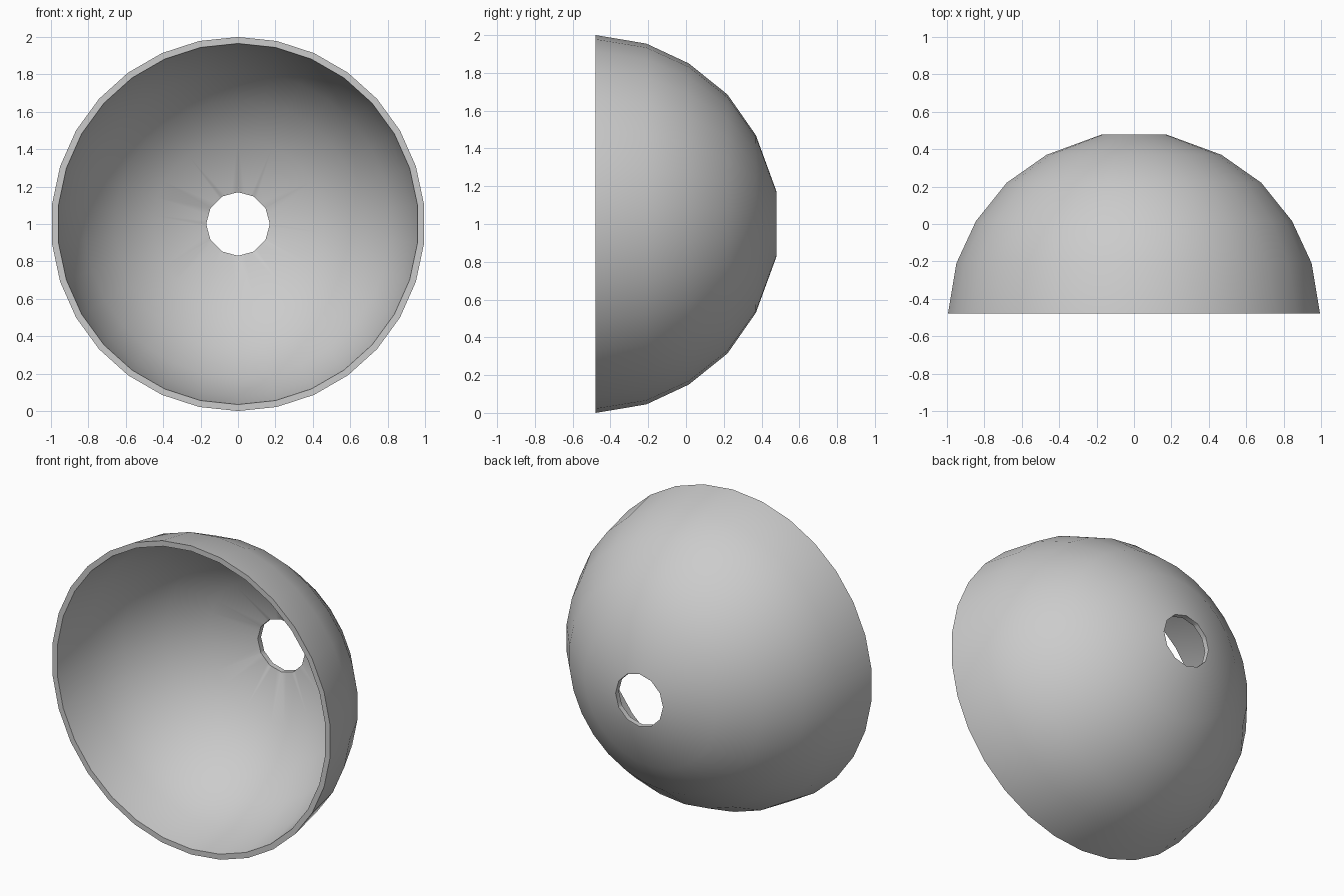
import bpy, bmesh, math
from mathutils import Matrix, Vector

if "Cube" in bpy.data.objects:
    bpy.data.objects.remove(bpy.data.objects["Cube"], do_unlink=True)

SEGMENTS = 30
THICKNESS = 0.035

grey = bpy.data.materials.new("plain grey")
grey.use_nodes = True
colour = (0.6, 0.6, 0.6, 1)
grey.diffuse_color = colour
grey.node_tree.nodes["Principled BSDF"].inputs["Base Color"].default_value = colour


def make_object(name, bm):
    bmesh.ops.recalc_face_normals(bm, faces=bm.faces)
    mesh = bpy.data.meshes.new(name)
    bm.to_mesh(mesh)
    bm.free()
    mesh.materials.append(grey)
    obj = bpy.data.objects.new(name, mesh)
    bpy.context.collection.objects.link(obj)
    return obj


# Half-dome wall: outer profile (radius, depth) and its inward offset
outer = [(1, -0.478), (0.955, -0.21), (0.85, 0.015), (0.685, 0.22),
         (0.47, 0.37), (0.175, 0.478), (0, 0.485)]
centre = -0.478
scale = 1 - THICKNESS
inner = [(r * scale, centre + (y - centre) * scale) for r, y in outer]
profile = outer + inner[::-1]

bm = bmesh.new()
points = [bm.verts.new((0, y, 1 + r)) for r, y in profile]
edges = [bm.edges.new(pair) for pair in zip(points, points[1:])]
edges = [e for e in edges if e.calc_length() > 0 and e is not edges[len(outer) - 1]]
edges.append(bm.edges.new((points[-1], points[0])))
bmesh.ops.spin(bm, geom=points + edges, cent=(0, 0, 1), axis=(0, 1, 0),
               angle=math.tau, steps=SEGMENTS, use_merge=True)
bmesh.ops.remove_doubles(bm, verts=bm.verts, dist=0.0005)
bmesh.ops.delete(bm, geom=[e for e in bm.edges if not e.link_faces], context='EDGES')
dome = make_object("dome_shell", bm)

# Twelve-sided hole through the crown
bm = bmesh.new()
place = Matrix.Translation(Vector((0, 0.45, 1))) @ Matrix.Rotation(math.pi / 2, 4, 'X')
bmesh.ops.create_cone(bm, cap_ends=True, segments=12, radius1=0.17, radius2=0.17,
                      depth=0.6, matrix=place)
cutter = make_object("hole_cutter", bm)
cutter.hide_render = True
cutter.hide_viewport = True

hole = dome.modifiers.new("crown hole", 'BOOLEAN')
hole.operation = 'DIFFERENCE'
hole.solver = 'EXACT'
hole.object = cutter
bpy.context.view_layer.objects.active = dome
dome.select_set(True)
bpy.ops.object.modifier_apply(modifier=hole.name)
bpy.data.objects.remove(cutter, do_unlink=True)

# Smooth curved walls with a crisp rim and hole edge
bpy.ops.object.shade_smooth_by_angle(angle=math.radians(35))
